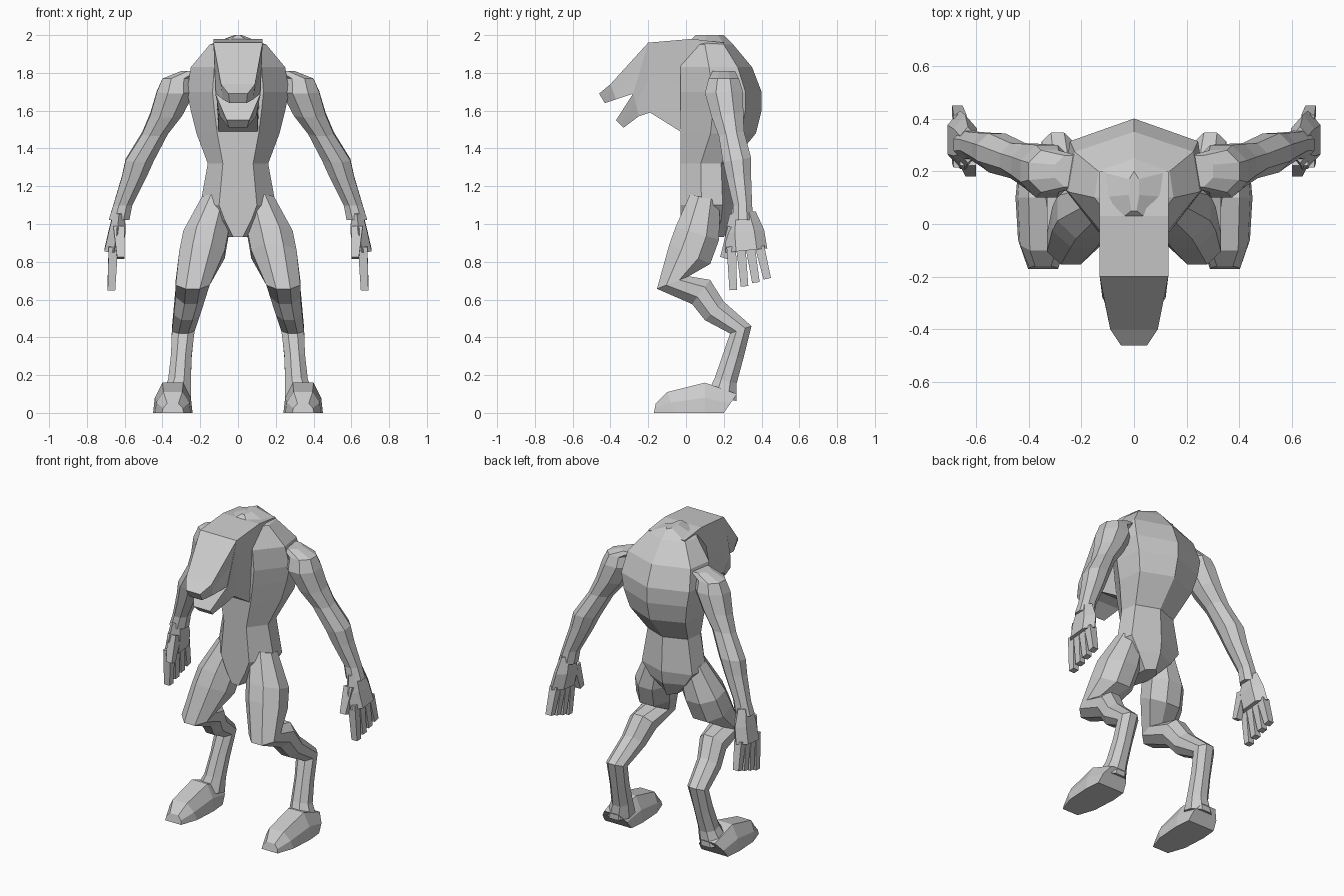
import bpy
import bmesh
from math import sin, cos, pi
from mathutils import Vector

cube = bpy.data.objects.get("Cube")
if cube:
    bpy.data.objects.remove(cube)

hide = bpy.data.materials.new("grey hide")
hide.use_nodes = True
hide.diffuse_color = (.6, .6, .6, 1)
hide.node_tree.nodes["Principled BSDF"].inputs["Base Color"].default_value = hide.diffuse_color


def skin(name, sections):
    """Bridge equal-length cross-sections and cap both ends."""
    bm = bmesh.new()
    loops = [[bm.verts.new(point) for point in section] for section in sections]
    for low, high in zip(loops, loops[1:]):
        for i in range(len(low)):
            bm.faces.new((low[i - 1], low[i], high[i], high[i - 1]))
    bm.faces.new(loops[0])
    bm.faces.new(loops[-1])
    bmesh.ops.recalc_face_normals(bm, faces=bm.faces)
    mesh = bpy.data.meshes.new(name)
    bm.to_mesh(mesh)
    bm.free()
    mesh.materials.append(hide)
    bpy.context.collection.objects.link(bpy.data.objects.new(name, mesh))


def limb(name, side, joints, sides=8, depth=1):
    """Tube through joints of x, y, z, radius; each ring tilts to follow the bend."""
    centres = [Vector(joint[:3]) for joint in joints]
    steps = [(b - a).normalized() for a, b in zip(centres, centres[1:])]
    sections = []
    for i, centre in enumerate(centres):
        along = steps[max(i - 1, 0)] + steps[min(i, len(steps) - 1)]
        back = Vector((0, -along.z, along.y)).normalized()
        radius = joints[i][-1] / cos(pi / sides)
        section = []
        for k in range(sides):
            angle = (k + .5) * 2 * pi / sides
            point = centre + back * radius * depth * sin(angle)
            point.x = side * (point.x + radius * cos(angle))
            section.append(point)
        sections.append(section)
    skin(name, sections)


def wedge(name, rings, flare, bulge=1, x=0):
    """Loft with bulging sides: y, z, half width of each top edge, then y, z of its bottom edge."""
    sections = []
    for top_y, top_z, width, low_y, low_z in rings:
        low_width = width * flare
        middle = (width + low_width) / 2 * bulge
        mid_y, mid_z = (top_y + low_y) / 2, (top_z + low_z) / 2
        sections.append([
            (x - width, top_y, top_z), (x + width, top_y, top_z), (x + middle, mid_y, mid_z),
            (x + low_width, low_y, low_z), (x - low_width, low_y, low_z), (x - middle, mid_y, mid_z),
        ])
    skin(name, sections)


def torso_section(z, back, width, front=-.03):
    """Flat chest, angled flanks and a ridged spine."""
    depth = back - front
    right = [
        (width / 2, front, z),
        (width, front + depth * .4, z),
        (width * .9, front + depth * .8, z),
    ]
    left = [(-x, y, z) for x, y, z in reversed(right)]
    return right + [(0, back, z)] + left


# Torso from crotch to hump: height, back, half width
skin("torso", [torso_section(*ring) for ring in (
    (.93, .2, .05),
    (1.02, .24, .14),
    (1.1, .25, .2),
    (1.32, .24, .16),
    (1.48, .37, .22),
    (1.6, .4, .25),
    (1.7, .4, .27),
    (1.83, .35, .25),
    (1.95, .25, .15, 0),
    (2, .2, .02, .05),
)])

# Head running into the lower jaw, with the muzzle above the open mouth
wedge("head_and_lower_jaw", [
    (.2, 1.96, .13, .1, 1.5),
    (.03, 1.98, .13, -.03, 1.49),
    (-.2, 1.96, .13, -.19, 1.59),
    (-.28, 1.69, .12, -.25, 1.57),
    (-.37, 1.55, .06, -.33, 1.51),
], flare=.8)
wedge("muzzle", [
    (-.2, 1.96, .13, -.28, 1.69),
    (-.4, 1.74, .09, -.37, 1.66),
    (-.46, 1.69, .05, -.43, 1.64),
], flare=.9)

for label, side in (("left", 1), ("right", -1)):
    # Leg: thigh, bent knee, raised hock, ankle
    limb(label + "_leg", side, [
        (.11, .1, 1.14, .08),
        (.17, .06, .95, .12),
        (.19, .02, .84, .12),
        (.24, -.07, .69, .09),
        (.25, .08, .64, .08),
        (.27, .15, .54, .07),
        (.29, .29, .44, .06),
        (.3, .25, .3, .055),
        (.31, .21, .17, .06),
        (.33, .19, .08, .08),
    ])
    # Foot: heel, instep, toes
    wedge(label + "_foot", [
        (.27, .1, .05, .2, 0),
        (.1, .16, .055, .1, 0),
        (-.1, .11, .05, -.06, 0),
        (-.16, .05, .03, -.17, 0),
    ], flare=1.9, bulge=1.2, x=side * .345)

    # Arm: shoulder, elbow, wrist
    limb(label + "_arm", side, [
        (.24, .2, 1.81, .06),
        (.32, .2, 1.77, .08),
        (.33, .2, 1.7, .1),
        (.38, .22, 1.58, .085),
        (.44, .24, 1.48, .068),
        (.52, .27, 1.34, .075),
        (.55, .28, 1.25, .065),
        (.61, .3, 1.1, .05),
        (.63, .3, 1.02, .055),
    ])
    # Hand: flat palm, thumb and four fanned fingers
    limb(label + "_palm", side, [
        (.63, .3, 1.06, .03),
        (.64, .31, .96, .045),
        (.66, .32, .86, .048),
    ], sides=6, depth=2)
    limb(label + "_thumb", side, [
        (.63, .25, .98, .03),
        (.62, .2, .82, .02),
    ], sides=4)
    for i in range(4):
        limb(f"{label}_finger_{i + 1}", side, [
            (.66, .24 + i * .05, .88, .025),
            (.67, .25 + i * .06, .65 + i * .02, .02),
        ], sides=4)
